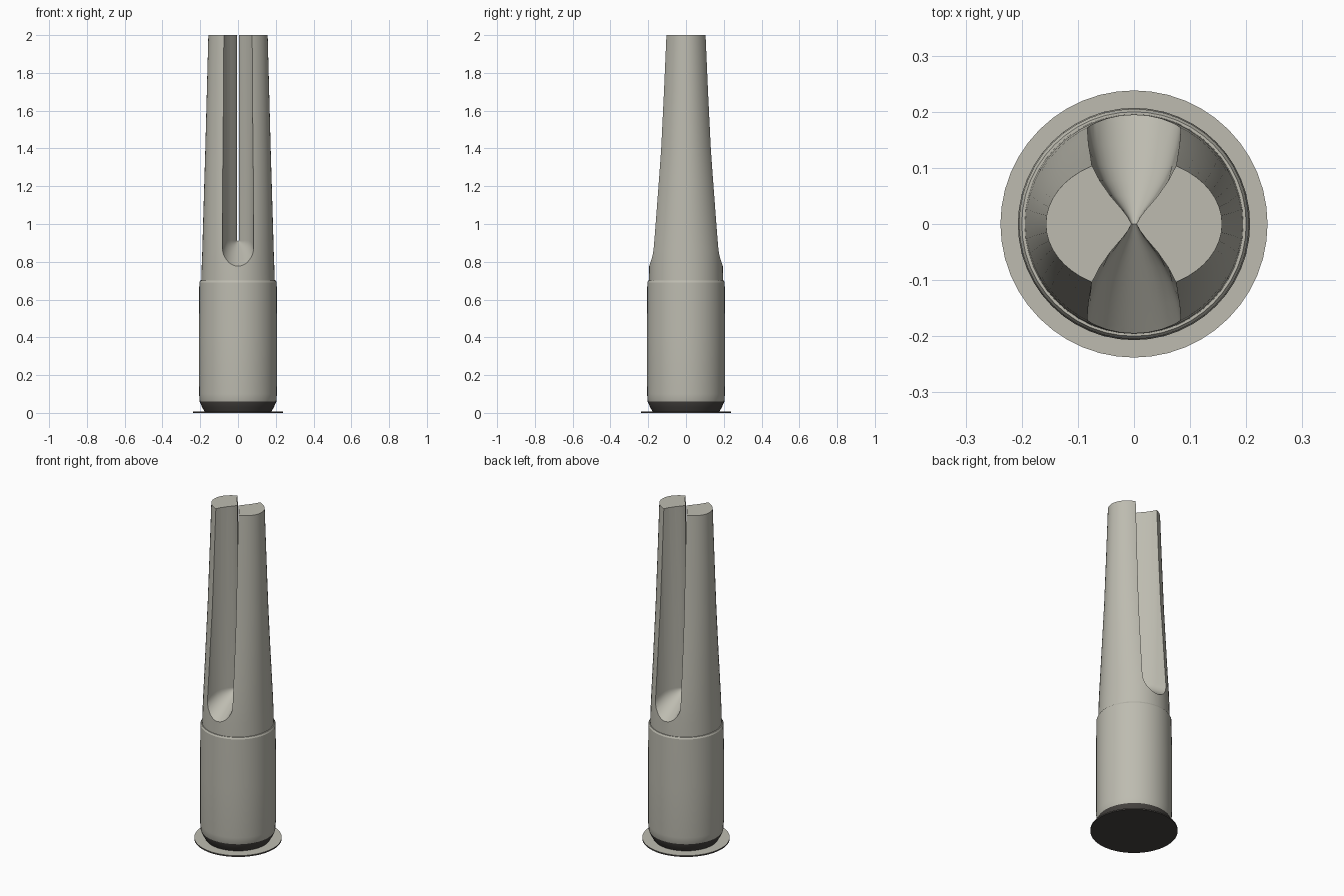
import bpy, bmesh, math

if "Cube" in bpy.data.objects:
    bpy.data.objects.remove(bpy.data.objects["Cube"])

SEG = 48


def flat_colour(name, rgb):
    mat = bpy.data.materials.new(name)
    mat.diffuse_color = (*rgb, 1)
    mat.use_nodes = True
    mat.node_tree.nodes["Principled BSDF"].inputs["Base Color"].default_value = mat.diffuse_color
    return mat


GREY = flat_colour("warm grey", (0.51, 0.50, 0.435))
DARK = flat_colour("near black", (0.06, 0.055, 0.05))


def loft(name, rings):
    """Join equal-length point rings with quads and cap both ends."""
    bm = bmesh.new()
    rows = [[bm.verts.new(p) for p in ring] for ring in rings]
    n = len(rows[0])
    for lo, hi in zip(rows, rows[1:]):
        for i in range(n):
            j = (i + 1) % n
            bm.faces.new((lo[i], lo[j], hi[j], hi[i]))
    bm.faces.new(rows[0][::-1])
    bm.faces.new(rows[-1])
    bmesh.ops.recalc_face_normals(bm, faces=bm.faces)
    mesh = bpy.data.meshes.new(name)
    bm.to_mesh(mesh)
    bm.free()
    obj = bpy.data.objects.new(name, mesh)
    bpy.context.collection.objects.link(obj)
    mesh.materials.append(GREY)
    return obj


def ellipse(z, a, b):
    return [(a * math.cos(2 * math.pi * i / SEG), b * math.sin(2 * math.pi * i / SEG), z)
            for i in range(SEG)]


def darken_below(obj, height):
    """Give the faces centred below a height the dark colour."""
    obj.data.materials.append(DARK)
    for face in obj.data.polygons:
        if face.center.z < height:
            face.material_index = 1


def smooth(obj, angle=25):
    bpy.ops.object.select_all(action='DESELECT')
    obj.select_set(True)
    bpy.context.view_layer.objects.active = obj
    bpy.ops.object.shade_smooth_by_angle(angle=math.radians(angle))


# Thin foot disc with a dark underside
foot = loft("foot_disc", [ellipse(0, .238, .238), ellipse(.008, .238, .238)])
darken_below(foot, .006)

# Cylindrical base with dark undercut lower edge and small shoulder
base = loft("base_cylinder", [ellipse(z, r, r) for z, r in
            [(.006, .176), (.03, .19), (.06, .203), (.1, .206), (.4, .207),
             (.69, .205), (.7, .2)]])
darken_below(base, .06)

# Upper shaft: round at the bottom, flattening to an oval at the top
shaft = loft("split_shaft", [ellipse(z, a, b) for z, a, b in
             [(.69, .195, .196), (.78, .192, .195), (.86, .189, .192), (1.0, .185, .18),
              (1.2, .179, .164), (1.4, .173, .148), (1.7, .165, .132), (2.0, .157, .118)]])

# Flute cutter: U-shaped sections, slit in the middle and widening front and back
half = [(.0, .004), (.012, .010), (.024, .018), (.05, .038), (.077, .055),
        (.105, .068), (.14, .078), (.18, .085), (.24, .088)]
sections = [(-y, w) for y, w in reversed(half[1:])] + half


def u_section(y, w):
    floor = .78 + .13 * (1 - abs(y) / .19)
    arc = [(-w * math.cos(math.pi * i / 16), y, floor + w - w * math.sin(math.pi * i / 16))
           for i in range(17)]
    top = w * 1.12
    return [(-top, y, 2.1)] + arc + [(top, y, 2.1)]


cutter = loft("flute_cutter", [u_section(y, w) for y, w in sections])
cutter.hide_render = True
cut = shaft.modifiers.new("flutes", 'BOOLEAN')
cut.operation = 'DIFFERENCE'
cut.solver = 'EXACT'
cut.object = cutter
bpy.context.view_layer.objects.active = shaft
bpy.ops.object.modifier_apply(modifier=cut.name)
bpy.data.objects.remove(cutter, do_unlink=True)

for part in (foot, base, shaft):
    smooth(part)
